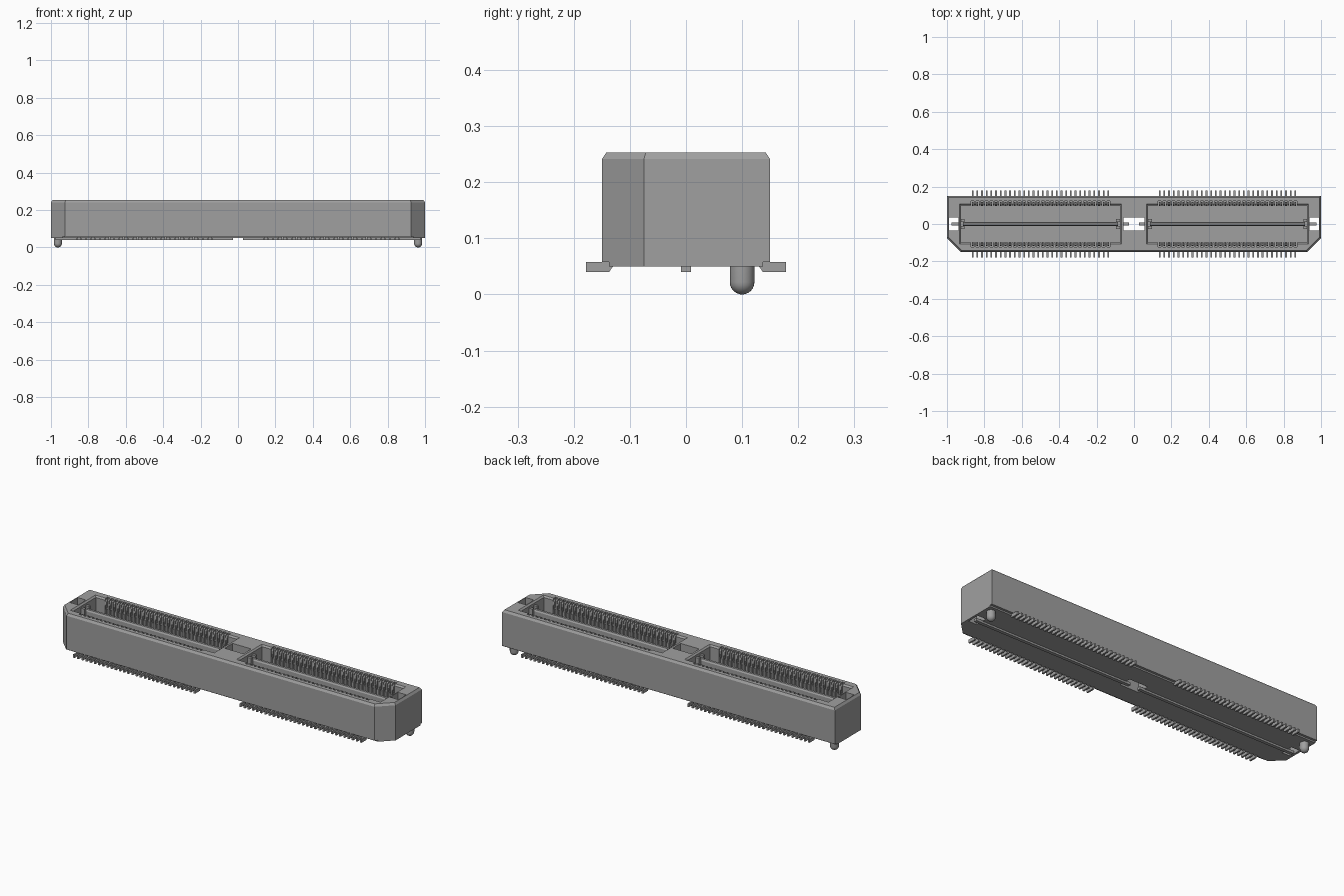
import bpy, bmesh, math

if "Cube" in bpy.data.objects:
    bpy.data.objects.remove(bpy.data.objects["Cube"], do_unlink=True)

grey = bpy.data.materials.new("mid grey")
grey.use_nodes = True
COL = (0.35, 0.35, 0.35, 1)
grey.diffuse_color = COL
grey.node_tree.nodes["Principled BSDF"].inputs["Base Color"].default_value = COL


def finish(name, bm):
    bmesh.ops.recalc_face_normals(bm, faces=bm.faces[:])
    me = bpy.data.meshes.new(name)
    bm.to_mesh(me)
    bm.free()
    me.materials.append(grey)
    ob = bpy.data.objects.new(name, me)
    bpy.context.collection.objects.link(ob)
    return ob


def loft(bm, rings):
    """Closed solid through rings with equal point counts."""
    loops = [[bm.verts.new(p) for p in r] for r in rings]
    n = len(loops[0])
    bm.faces.new(loops[0])
    bm.faces.new(loops[-1])
    for a, b in zip(loops, loops[1:]):
        for i in range(n):
            j = (i + 1) % n
            bm.faces.new((a[i], a[j], b[j], b[i]))


def rect(x0, x1, y0, y1, z):
    return [(x0, y0, z), (x1, y0, z), (x1, y1, z), (x0, y1, z)]


def box(bm, x0, x1, y0, y1, z0, z1):
    loft(bm, [rect(x0, x1, y0, y1, z) for z in (z0, z1)])


def outline(z, inset=0.0, hy=0.15):
    """Housing outline with two cut front corners."""
    fx = 0.925 - 0.41 * inset + (0.15 - hy)
    ex, cy, y = 1 - inset, -0.075 + 0.41 * inset, hy - inset
    return [(-fx, -y, z), (fx, -y, z), (ex, cy, z), (ex, y, z), (-ex, y, z), (-ex, cy, z)]


PINS = [s * 0.5 + (i - 14.5) * 0.025 for s in (-1, 1) for i in range(30)]

# Housing with stepped underside and bevelled top
bm = bmesh.new()
loft(bm, [outline(0.05, hy=0.137), outline(0.058, hy=0.137), outline(0.058),
          outline(0.241), outline(0.253, 0.008)])
housing = finish("housing", bm)

# Cutters: two pockets with flared rims, contact slots, through holes
pockets = bmesh.new()
slots = bmesh.new()
holes = bmesh.new()
for s in (-1, 1):
    rings = []
    for z, g in ((0.085, 0), (0.245, 0), (0.261, 0.016)):
        a, b = sorted((s * (0.075 - g), s * (0.925 + g)))
        rings.append(rect(a, b, -0.1 - g, 0.1 + g, z))
    loft(pockets, rings)
    a, b = sorted((s * 0.938, s * 0.988))
    box(holes, a, b, -0.034, 0.034, 0.0, 0.3)
    for x in PINS:
        a, b = sorted((s * 0.09, s * 0.122))
        box(slots, x - 0.008, x + 0.008, a, b, 0.087, 0.3)
box(holes, -0.056, 0.056, -0.034, 0.034, 0.0, 0.3)

bpy.context.view_layer.objects.active = housing
for name, cut in (("pocket_cutter", pockets), ("slot_cutter", slots), ("hole_cutter", holes)):
    cutter = finish(name, cut)
    cutter.hide_render = True
    mod = housing.modifiers.new(name, "BOOLEAN")
    mod.operation = "DIFFERENCE"
    mod.solver = "EXACT"
    mod.object = cutter
    bpy.ops.object.modifier_apply(modifier=name)
    bpy.data.objects.remove(cutter, do_unlink=True)

# Contacts: solder foot, upright strip and hooked tip
PROFILE = [(0.178, 0.04), (0.178, 0.058), (0.118, 0.058), (0.118, 0.238), (0.113, 0.249),
           (0.104, 0.249), (0.098, 0.24), (0.096, 0.225), (0.103, 0.205), (0.108, 0.19),
           (0.108, 0.052), (0.13, 0.05), (0.137, 0.04)]
for s, name in ((-1, "front_contacts"), (1, "back_contacts")):
    bm = bmesh.new()
    for x in PINS:
        loft(bm, [[(x + d, s * y, z) for y, z in PROFILE] for d in (-0.0045, 0.0045)])
    finish(name, bm)

for s, side in ((-1, "right"), (1, "left")):
    # Centre blade with a bevelled top, plus its rail and end tabs below
    bm = bmesh.new()
    a, b = sorted((s * 0.085, s * 0.915))
    loft(bm, [rect(a, b, -w, w, z) for z, w in
              ((0.08, 0.011), (0.218, 0.011), (0.226, 0.006))])
    a, b = sorted((s * 0.028, s * 0.975))
    box(bm, a, b, -0.009, 0.009, 0.04, 0.054)
    finish(side + "_blade", bm)

    # Blocks holding the blade ends
    bm = bmesh.new()
    for x0, x1 in ((0.07, 0.097), (0.905, 0.93)):
        a, b = sorted((s * x0, s * x1))
        for t in (-1, 1):
            c, d = sorted((t * 0.011, t * 0.026))
            box(bm, a, b, c, d, 0.08, 0.235)
    finish(side + "_blade_holders", bm)

    # Locating peg with a domed tip
    bm = bmesh.new()
    R, N = 0.022, 24
    prof = [(R * math.sin(t), R - R * math.cos(t))
            for t in (math.pi / 2 * k / 6 for k in range(1, 7))]
    prof = [(0.002, 0.0)] + prof + [(R, 0.055)]
    loft(bm, [[(s * 0.963 + r * math.cos(2 * math.pi * i / N),
                0.1 + r * math.sin(2 * math.pi * i / N), z) for i in range(N)]
              for r, z in prof])
    peg = finish(side + "_peg", bm)
    bpy.ops.object.select_all(action="DESELECT")
    peg.select_set(True)
    bpy.context.view_layer.objects.active = peg
    bpy.ops.object.shade_smooth_by_angle(angle=math.radians(40))
